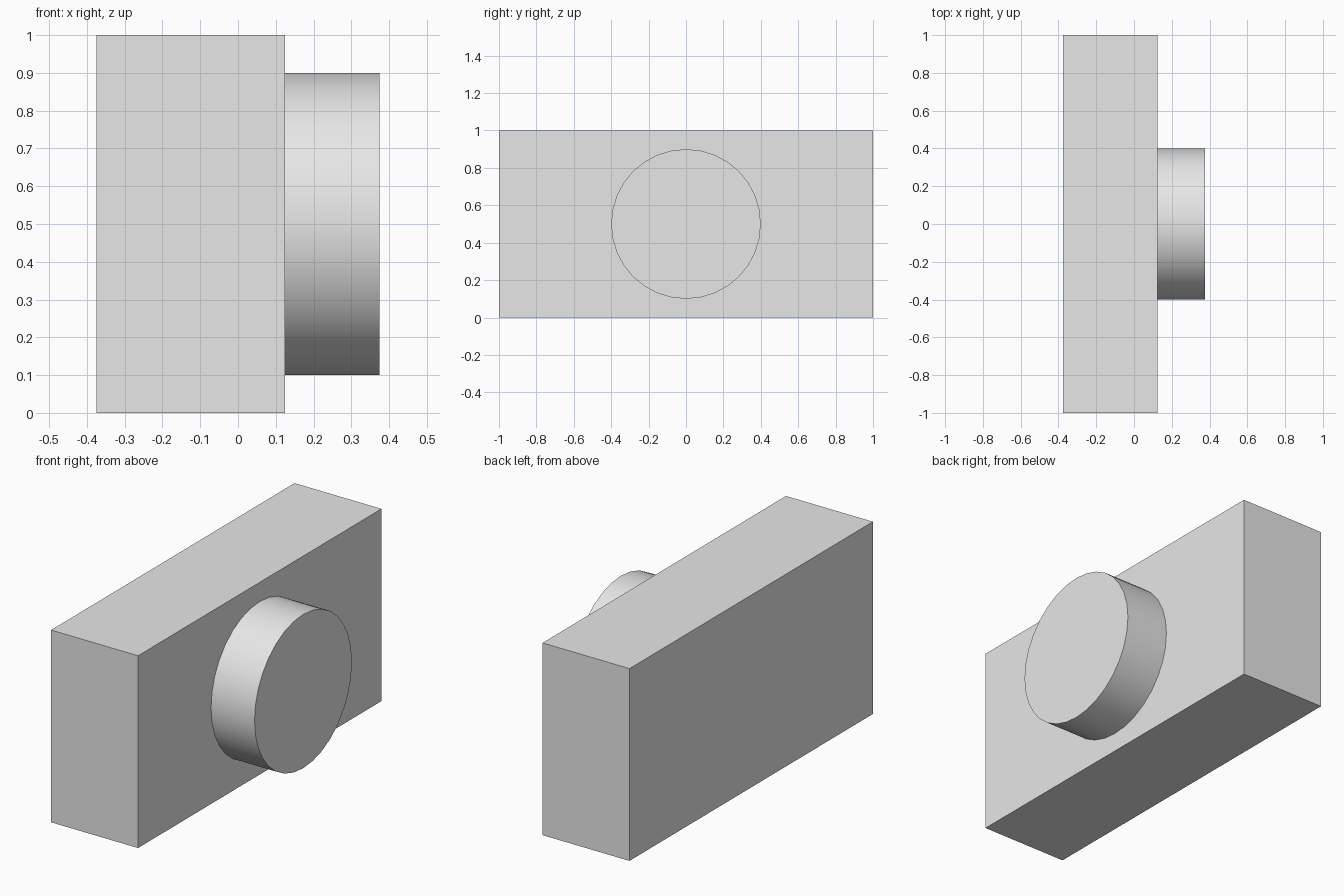
import bpy
import math

default = bpy.data.objects.get("Cube")
if default:
    bpy.data.objects.remove(default, do_unlink=True)

# Single plain grey
grey = bpy.data.materials.new("plain_grey")
grey.use_nodes = True
grey.diffuse_color = (0.8, 0.8, 0.8, 1)
grey.node_tree.nodes["Principled BSDF"].inputs["Base Color"].default_value = grey.diffuse_color


def finish(name):
    obj = bpy.context.object
    obj.name = name
    obj.data.name = name
    obj.data.materials.append(grey)
    return obj


# Rectangular body
bpy.ops.mesh.primitive_cube_add(size=1, location=(-0.125, 0, 0.5))
body = finish("body")
body.scale = (0.5, 2, 1)
bpy.ops.object.transform_apply(location=False, rotation=False, scale=True)

# Round barrel on the +x face, set slightly into the body
inner, outer = 0.115, 0.375
bpy.ops.mesh.primitive_cylinder_add(
    vertices=32, radius=0.4, depth=outer - inner,
    location=((inner + outer) / 2, 0, 0.5), rotation=(0, math.pi / 2, 0))
finish("round_barrel")
bpy.ops.object.transform_apply(location=False, rotation=True, scale=False)
bpy.ops.object.shade_smooth_by_angle(angle=math.radians(30))
